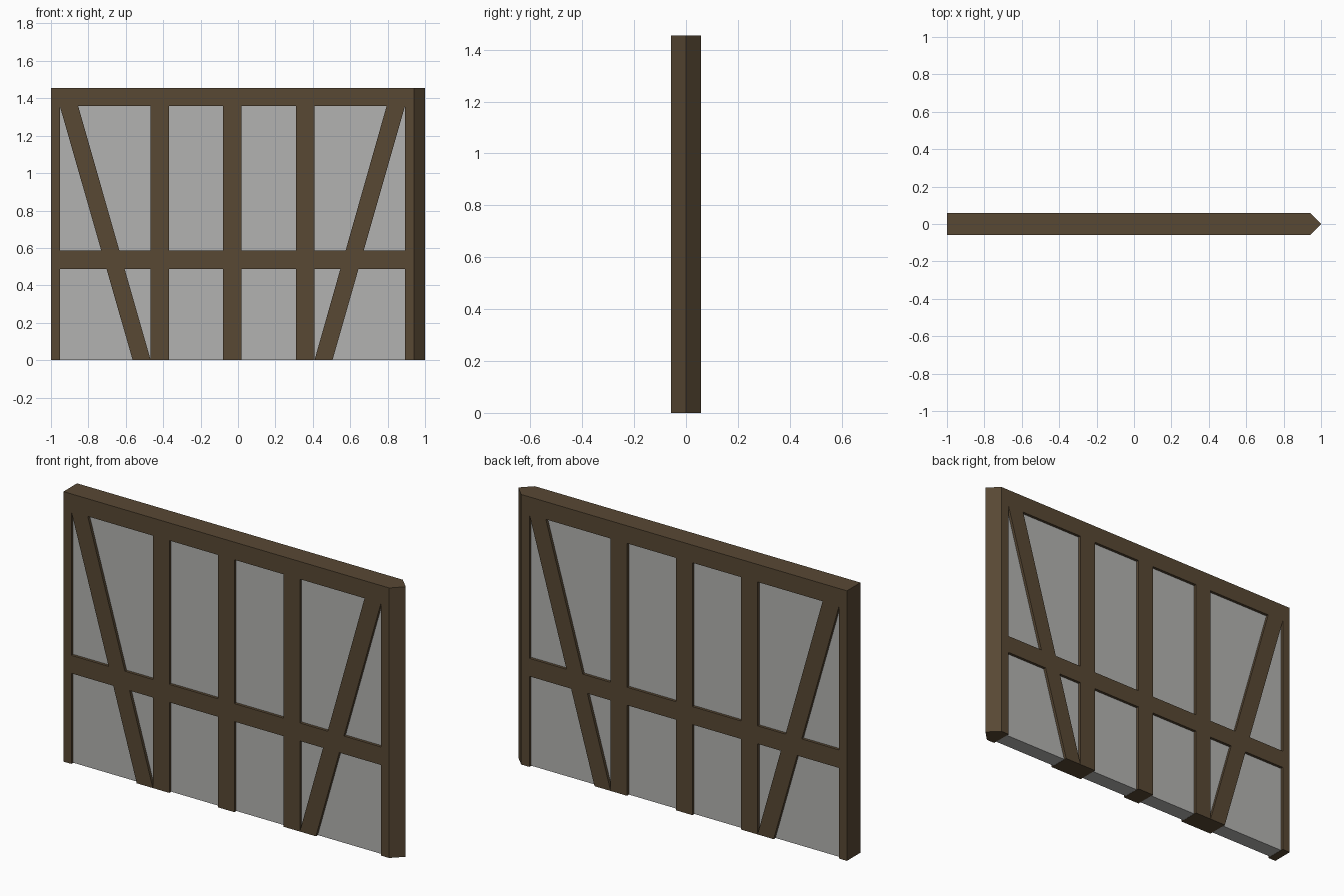
import bpy, bmesh
from mathutils import Vector

if "Cube" in bpy.data.objects:
    bpy.data.objects.remove(bpy.data.objects["Cube"])

H, D, P = 1.455, 0.058, 0.043      # wall height, timber half depth, panel half depth
ZB = 1.36                          # underside of top beam


def material(name, rgb):
    m = bpy.data.materials.new(name)
    m.diffuse_color = (*rgb, 1)
    m.use_nodes = True
    m.node_tree.nodes["Principled BSDF"].inputs["Base Color"].default_value = m.diffuse_color
    return m


wood = material("dark_timber", (0.098, 0.065, 0.034))
plaster = material("grey_plaster", (0.45, 0.45, 0.44))


def prism(name, points, direction, mat):
    """Extrude a flat polygon into a closed solid."""
    bm = bmesh.new()
    face = bm.faces.new([bm.verts.new(p) for p in points])
    new = bmesh.ops.extrude_face_region(bm, geom=[face])["geom"]
    bmesh.ops.translate(bm, vec=Vector(direction),
                        verts=[v for v in new if isinstance(v, bmesh.types.BMVert)])
    bmesh.ops.recalc_face_normals(bm, faces=bm.faces)
    me = bpy.data.meshes.new(name)
    bm.to_mesh(me)
    bm.free()
    me.materials.append(mat)
    ob = bpy.data.objects.new(name, me)
    bpy.context.collection.objects.link(ob)
    return ob


def timber(name, xz, half=D, mat=wood):
    """Outline in the front plane, running through the wall's depth."""
    return prism(name, [(x, -half, z) for x, z in xz], (0, 2 * half, 0), mat)


def rect(x0, x1, z0, z1):
    return [(x0, z0), (x1, z0), (x1, z1), (x0, z1)]


def pointed(name, x0, z0, z1):
    """Plan outline ending in a mitred point at the right, extruded upward."""
    plan = [(x0, -D), (0.942, -D), (1, 0), (0.942, D), (x0, D)]
    return prism(name, [(x, y, z0) for x, y in plan], (0, 0, z1 - z0), wood)


# recessed infill
timber("infill_panel", rect(-0.97, 0.92, 0.001, 1.40), P, plaster)

# outer frame
pointed("top_beam", -1, ZB, H)
pointed("mitred_end_post", 0.893, 0, ZB)
timber("flat_end_post", rect(-1, -0.953, 0, ZB))

# upright studs
for i, x in enumerate((-0.418, -0.03, 0.36)):
    timber(f"stud_{i + 1}", rect(x - 0.049, x + 0.049, 0, ZB))

# middle rail
timber("middle_rail", rect(-0.96, 0.90, 0.488, 0.585))

# slanted braces
timber("left_brace", [(-0.563, 0), (-0.467, 0), (-0.855, ZB), (-0.953, ZB)])
timber("right_brace", [(0.409, 0), (0.505, 0), (0.893, ZB), (0.795, ZB)])
